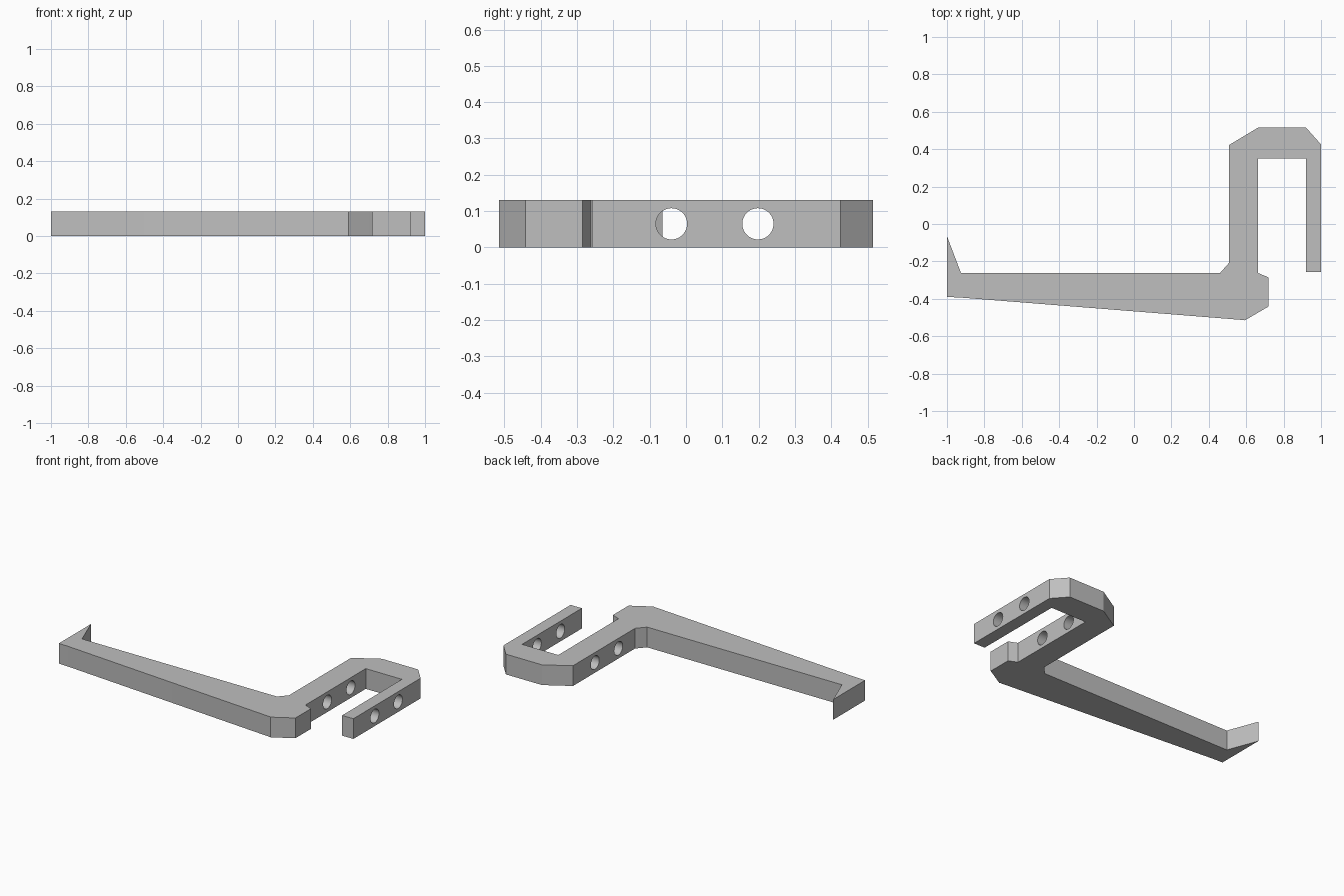
import bpy
import bmesh
import math

if "Cube" in bpy.data.objects:
    bpy.data.objects.remove(bpy.data.objects["Cube"], do_unlink=True)

HEIGHT = 0.13

# One plain grey for the whole hook
grey = bpy.data.materials.new("plain_grey")
grey.use_nodes = True
colour = (0.52, 0.52, 0.52, 1)
grey.diffuse_color = colour
grey.node_tree.nodes["Principled BSDF"].inputs["Base Color"].default_value = colour


def extruded(name, outline, height):
    """Flat outline pulled straight up into a solid bar."""
    bm = bmesh.new()
    face = bm.faces.new([bm.verts.new((x, y, 0)) for x, y in outline])
    grown = bmesh.ops.extrude_face_region(bm, geom=[face])["geom"]
    top = [v for v in grown if isinstance(v, bmesh.types.BMVert)]
    bmesh.ops.translate(bm, verts=top, vec=(0, 0, height))
    bmesh.ops.recalc_face_normals(bm, faces=bm.faces)
    mesh = bpy.data.meshes.new(name)
    bm.to_mesh(mesh)
    bm.free()
    mesh.materials.append(grey)
    obj = bpy.data.objects.new(name, mesh)
    bpy.context.collection.objects.link(obj)
    return obj


# Profile: tapered arm with a pointed lip, then the clamp
arm = [(-1, -0.065), (-1, -0.39), (-0.93, -0.393),
       (0.58, -0.513), (0.592, -0.515), (0.61, -0.505)]
heel = [(0.718, -0.442), (0.718, -0.285), (0.663, -0.262)]
clamp = [(0.663, 0.35), (0.92, 0.35), (0.92, -0.257), (1, -0.257),
         (1, 0.425), (0.92, 0.515), (0.663, 0.515), (0.508, 0.422)]
inner_corner = [(0.508, -0.208), (0.495, -0.222), (0.46, -0.262), (-0.925, -0.262)]
hook = extruded("clamp_hook", arm + heel + clamp + inner_corner, HEIGHT)

# Screw holes through both clamp walls
for y in (-0.04, 0.198):
    bpy.ops.mesh.primitive_cylinder_add(
        vertices=48, radius=0.043, depth=0.8,
        location=(0.8, y, HEIGHT / 2), rotation=(0, math.pi / 2, 0))
    drill = bpy.context.object
    drill.name = "screw_hole_cutter"
    drill.hide_render = True
    drill.data.materials.append(grey)
    bpy.context.view_layer.objects.active = hook
    cut = hook.modifiers.new("screw_hole", "BOOLEAN")
    cut.operation = "DIFFERENCE"
    cut.solver = "EXACT"
    cut.object = drill
    bpy.ops.object.modifier_apply(modifier=cut.name)
    bpy.data.objects.remove(drill, do_unlink=True)

# Smooth hole walls, crisp bar edges
bpy.ops.object.select_all(action="DESELECT")
hook.select_set(True)
bpy.context.view_layer.objects.active = hook
bpy.ops.object.shade_smooth_by_angle(angle=math.radians(20))
